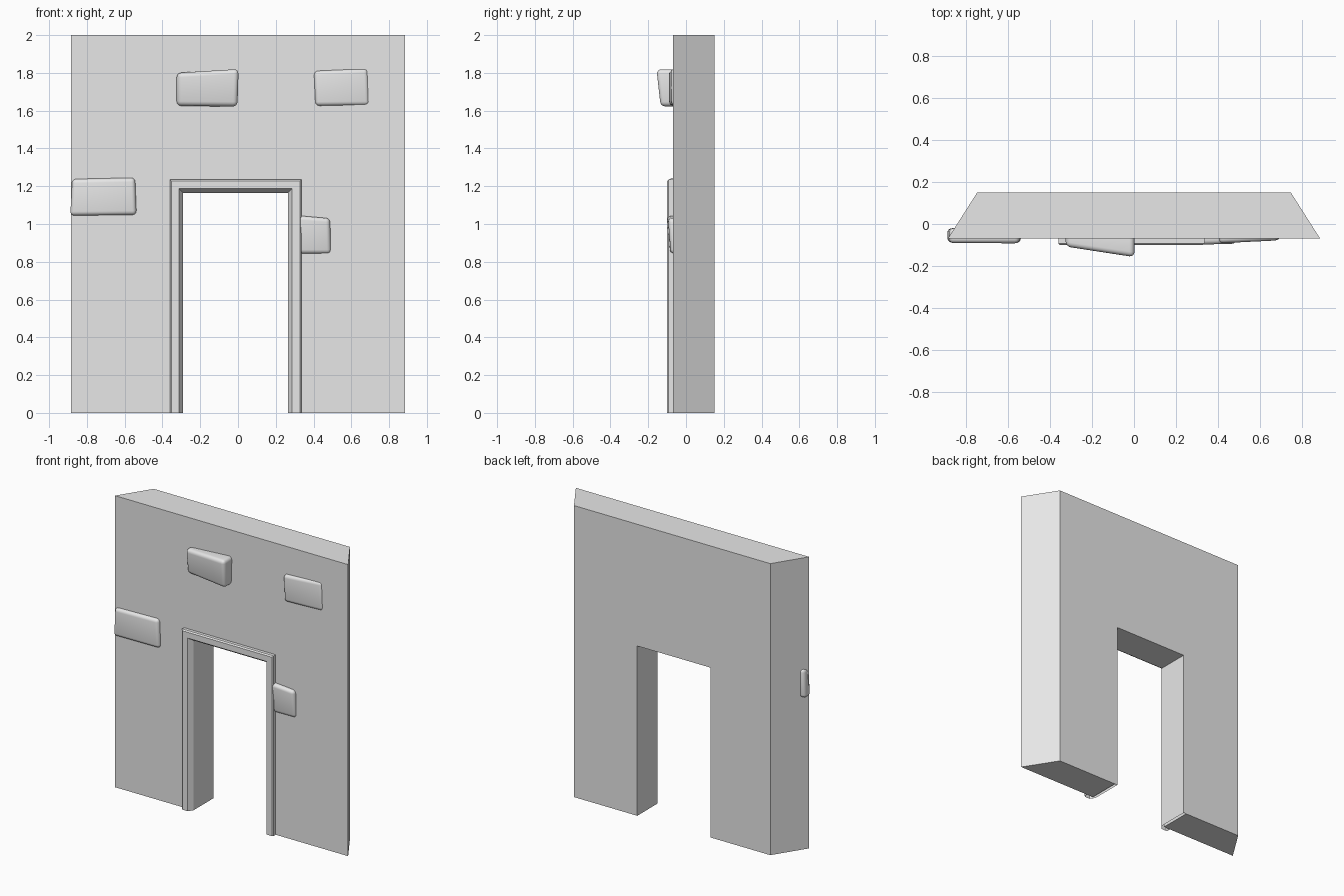
import bpy
import bmesh
import math

cube = bpy.data.objects.get("Cube")
if cube:
    bpy.data.objects.remove(cube, do_unlink=True)

FRONT, BACK, TOP = -0.07, 0.15, 2.0
DOOR_X, DOOR_HALF, DOOR_TOP = -0.0125, 0.3475, 1.235
LINING = 0.05

stone_grey = bpy.data.materials.new("plain grey")
stone_grey.use_nodes = True
GREY = (0.8, 0.8, 0.8, 1)
stone_grey.diffuse_color = GREY
stone_grey.node_tree.nodes["Principled BSDF"].inputs["Base Color"].default_value = GREY


def finish(name, bm):
    bmesh.ops.recalc_face_normals(bm, faces=bm.faces)
    mesh = bpy.data.meshes.new(name)
    bm.to_mesh(mesh)
    bm.free()
    mesh.materials.append(stone_grey)
    obj = bpy.data.objects.new(name, mesh)
    bpy.context.collection.objects.link(obj)
    return obj


def door_path(inset):
    """Doorway outline, moved inwards by inset."""
    h, t = DOOR_HALF - inset, DOOR_TOP - inset
    return [(DOOR_X - h, 0), (DOOR_X - h, t), (DOOR_X + h, t), (DOOR_X + h, 0)]


def bridge(bm, a, b):
    for i in range(len(a) - 1):
        bm.faces.new((a[i], a[i + 1], b[i + 1], b[i]))


# Wall with slanted ends and a doorway
bm = bmesh.new()
rings = []
for y, half in ((FRONT, 0.885), (BACK, 0.745)):
    outline = [(-half, 0), (-half, TOP), (half, TOP), (half, 0)]
    outline += door_path(LINING)[::-1]
    ring = [bm.verts.new((x, y, z)) for x, z in outline]
    bm.faces.new(ring)
    rings.append(ring + ring[:1])
bridge(bm, *rings)
finish("wall", bm)

# Door frame: moulded profile (inset, depth) swept around the doorway
profile = [(0, FRONT), (0, -0.092), (0.008, -0.1), (0.048, -0.1),
           (0.07, -0.068), (0.07, BACK), (LINING, BACK)]
bm = bmesh.new()
rows = [[bm.verts.new((x, y, z)) for x, z in door_path(d)] for d, y in profile]
for a, b in zip(rows, rows[1:]):
    bridge(bm, a, b)
finish("door_frame", bm)


# Protruding stones: rounded blocks given by four front corners (x, z, y)
def stone(name, corners, radius):
    bm = bmesh.new()
    face = [bm.verts.new((x, y, z)) for x, z, y in corners]
    rear = [bm.verts.new((x, FRONT + 0.05, z)) for x, z, y in corners]
    bm.faces.new(face)
    bm.faces.new(rear)
    bridge(bm, face + face[:1], rear + rear[:1])
    obj = finish(name, bm)
    bevel = obj.modifiers.new("rounding", "BEVEL")
    bevel.width = radius
    bevel.segments = 4
    bevel.limit_method = "NONE"
    bpy.ops.object.select_all(action="DESELECT")
    obj.select_set(True)
    bpy.context.view_layer.objects.active = obj
    bpy.ops.object.modifier_apply(modifier="rounding")
    bpy.ops.object.shade_smooth_by_angle(angle=math.radians(50))


stone("upper_middle_stone", [(-0.325, 1.625, -0.09), (-0.325, 1.8, -0.11),
                             (0.003, 1.82, -0.16), (-0.003, 1.622, -0.138)], 0.025)
stone("upper_left_stone", [(0.41, 1.625, -0.09), (0.402, 1.81, -0.092),
                           (0.688, 1.825, -0.078), (0.697, 1.628, -0.076)], 0.022)
stone("side_stone", [(-0.888, 1.044, -0.088), (-0.878, 1.238, -0.091),
                     (-0.545, 1.245, -0.092), (-0.537, 1.048, -0.09)], 0.022)
stone("door_stone", [(0.31, 0.842, -0.084), (0.31, 1.045, -0.1),
                     (0.487, 1.03, -0.095), (0.493, 0.842, -0.08)], 0.022)
